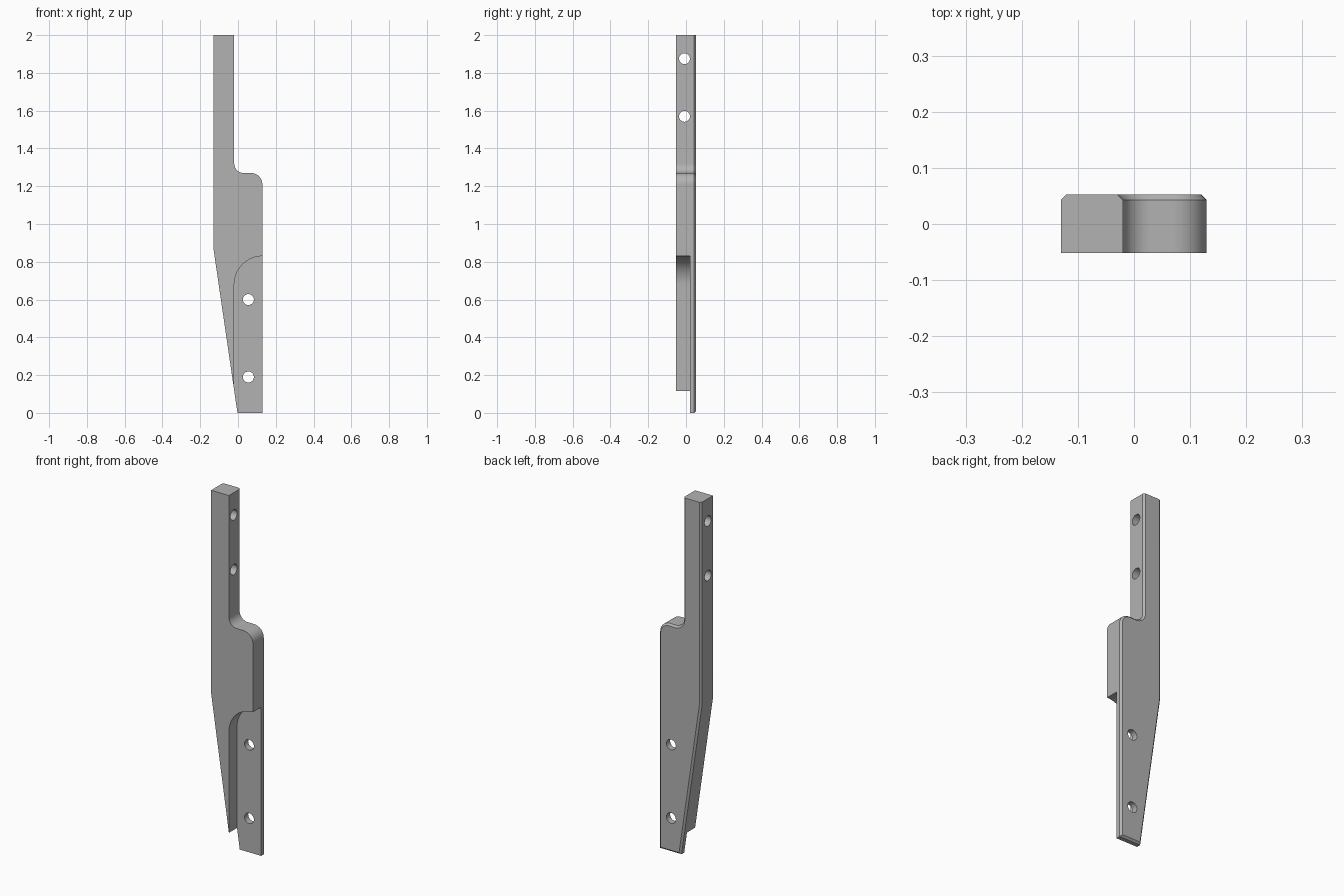
import bpy, bmesh, math
from mathutils import Vector

cube = bpy.data.objects.get("Cube")
if cube:
    bpy.data.objects.remove(cube, do_unlink=True)

FRONT, BACK, CHAMFER, TOP = -0.052, 0.053, 0.01, 2.0

steel = bpy.data.materials.new("plain_grey")
steel.use_nodes = True
grey = (0.45, 0.45, 0.45, 1)
steel.diffuse_color = grey
steel.node_tree.nodes["Principled BSDF"].inputs["Base Color"].default_value = grey


def arc(cx, cz, r, start, end, steps=16):
    angles = [math.radians(start + (end - start) * i / steps) for i in range(steps + 1)]
    return [Vector((cx + r * math.cos(a), cz + r * math.sin(a))) for a in angles]


def inset(points, amount):
    """Shift every edge of a counter-clockwise outline inward, except the top end."""
    result = []
    for i, p in enumerate(points):
        a, b = points[i - 1], points[(i + 1) % len(points)]
        d1, d2 = (p - a).normalized(), (b - p).normalized()
        o1, o2 = [0 if min(s.y, e.y) > TOP - 0.001 else amount for s, e in ((a, p), (p, b))]
        p1 = p + Vector((-d1.y, d1.x)) * o1
        p2 = p + Vector((-d2.y, d2.x)) * o2
        t = (p2 - p1).cross(d2) / d1.cross(d2)
        result.append(p1 + d1 * t)
    return result


def loft(name, sections):
    """Solid through matching outlines, each given as (y, points)."""
    bm = bmesh.new()
    rings = [[bm.verts.new((p[0], y, p[1])) for p in pts] for y, pts in sections]
    for r, s in zip(rings, rings[1:]):
        for i in range(len(r)):
            bm.faces.new((r[i - 1], r[i], s[i], s[i - 1]))
    bm.faces.new(rings[0])
    bm.faces.new(rings[-1])
    bmesh.ops.recalc_face_normals(bm, faces=bm.faces)
    mesh = bpy.data.meshes.new(name)
    bm.to_mesh(mesh)
    bm.free()
    obj = bpy.data.objects.new(name, mesh)
    bpy.context.collection.objects.link(obj)
    mesh.materials.append(steel)
    return obj


def cut(target, cutter):
    bpy.context.view_layer.objects.active = target
    mod = target.modifiers.new("cut", 'BOOLEAN')
    mod.operation, mod.solver, mod.object = 'DIFFERENCE', 'EXACT', cutter
    bpy.ops.object.modifier_apply(modifier=mod.name)
    bpy.data.objects.remove(cutter, do_unlink=True)


def drill(target, location, rotation):
    bpy.ops.mesh.primitive_cylinder_add(vertices=32, radius=0.029, depth=0.3,
                                        location=location, rotation=rotation)
    drill_bit = bpy.context.object
    drill_bit.data.materials.append(steel)
    cut(target, drill_bit)


# Stepped bar with tapered foot and chamfered back rim
outline = [Vector(p) for p in ((-0.003, 0), (0.129, 0))]
outline += arc(0.069, 1.21, 0.06, 0, 90)
outline += arc(0.03, 1.32, 0.05, 270, 180)
outline += [Vector(p) for p in ((-0.02, TOP), (-0.13, TOP), (-0.13, 0.87))]
bracket = loft("bracket_bar", [(FRONT, outline), (BACK - CHAMFER, outline),
                               (BACK, inset(outline, CHAMFER))])

# Round-cornered recess that leaves a thin mounting flange
recess = [Vector(p) for p in ((-0.02, -0.1), (0.3, -0.1), (0.3, 0.83))]
recess += arc(0.13, 0.68, 0.15, 90, 180, 24)
cut(bracket, loft("recess_cutter", [(-0.2, recess), (0.02, recess)]))

# Flange holes run front to back, stem holes run side to side
for z in (0.6, 0.19):
    drill(bracket, (0.055, 0, z), (math.pi / 2, 0, 0))
for z in (1.875, 1.57):
    drill(bracket, (-0.075, -0.008, z), (0, math.pi / 2, 0))

bpy.ops.object.select_all(action='DESELECT')
bracket.select_set(True)
bpy.context.view_layer.objects.active = bracket
bpy.ops.object.shade_smooth_by_angle(angle=math.radians(30))
